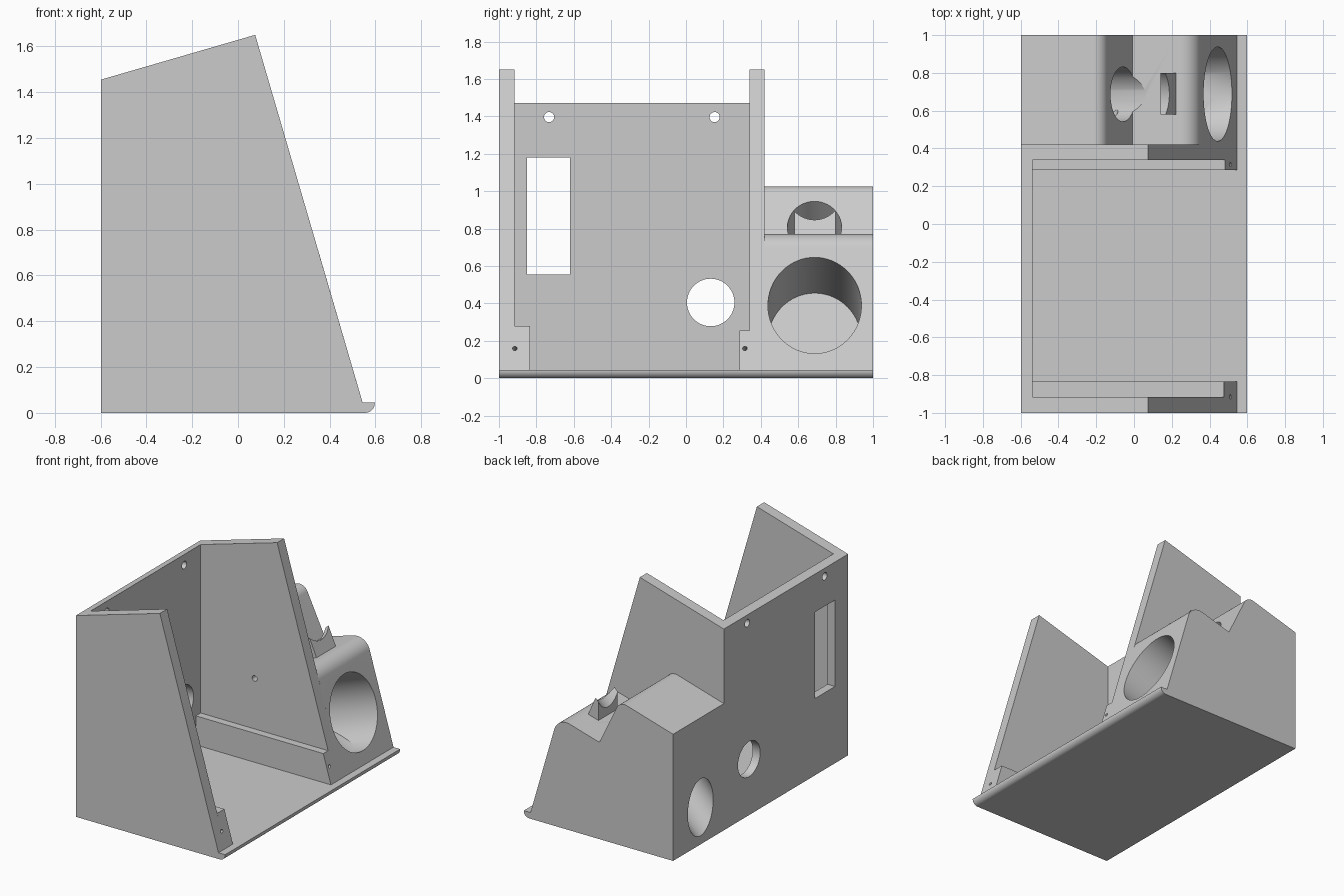
import bpy, bmesh
from math import cos, sin, pi, tan
from mathutils import Vector

cube = bpy.data.objects.get("Cube")
if cube:
    bpy.data.objects.remove(cube)

grey = bpy.data.materials.new("plain grey")
grey.use_nodes = True
grey.diffuse_color = (0.6, 0.6, 0.6, 1)
grey.node_tree.nodes["Principled BSDF"].inputs["Base Color"].default_value = grey.diffuse_color


def finish(name, bm):
    bmesh.ops.recalc_face_normals(bm, faces=bm.faces)
    mesh = bpy.data.meshes.new(name)
    bm.to_mesh(mesh)
    bm.free()
    mesh.materials.append(grey)
    obj = bpy.data.objects.new(name, mesh)
    bpy.context.collection.objects.link(obj)
    return obj


def sweep(name, ring, offset, floor=None):
    """Extrude a closed ring of points by an offset, optionally cut flat below."""
    bm = bmesh.new()
    face = bm.faces.new([bm.verts.new(p) for p in ring])
    out = bmesh.ops.extrude_face_region(bm, geom=[face], use_keep_orig=True)
    verts = [g for g in out["geom"] if isinstance(g, bmesh.types.BMVert)]
    bmesh.ops.translate(bm, verts=verts, vec=offset)
    if floor is not None:
        bmesh.ops.bisect_plane(bm, geom=bm.verts[:] + bm.edges[:] + bm.faces[:],
                               plane_co=(0, 0, floor), plane_no=(0, 0, 1), clear_inner=True)
        bmesh.ops.holes_fill(bm, edges=[e for e in bm.edges if e.is_boundary])
    return finish(name, bm)


def profile(name, points, y0, y1):
    """Side profile of (x, z, corner radius) points, extruded from y0 to y1."""
    ring, n = [], len(points)
    for i, (x, z, r) in enumerate(points):
        p = Vector((x, z))
        if not r:
            ring.append(p)
            continue
        a = (Vector(points[i - 1][:2]) - p).normalized()
        b = (Vector(points[(i + 1) % n][:2]) - p).normalized()
        half = a.angle(b) / 2
        centre = p + (a + b).normalized() * r / sin(half)
        start = p + a * r / tan(half) - centre
        end = p + b * r / tan(half) - centre
        ring += [centre + start.lerp(end, k / 12).normalized() * r for k in range(13)]
    return sweep(name, [(p.x, y0, p.y) for p in ring], (0, y1 - y0, 0))


def box(name, x0, x1, y0, y1, z0, z1):
    return profile(name, [(x0, z0, 0), (x1, z0, 0), (x1, z1, 0), (x0, z1, 0)], y0, y1)


def rod(start, end, radius):
    """Round cutter between two points."""
    start, end = Vector(start), Vector(end)
    axis = end - start
    u = axis.orthogonal().normalized()
    v = axis.normalized().cross(u)
    ring = [start + radius * (u * cos(t * pi / 32) + v * sin(t * pi / 32)) for t in range(64)]
    return sweep("cutter", ring, axis)


def cut(cutter, *targets):
    cutter.hide_render = True
    for obj in targets:
        mod = obj.modifiers.new("cut", 'BOOLEAN')
        mod.operation, mod.solver, mod.object = 'DIFFERENCE', 'EXACT', cutter
        bpy.context.view_layer.objects.active = obj
        bpy.ops.object.modifier_apply(modifier=mod.name)
    bpy.data.objects.remove(cutter)


BACK, INNER, BASE, TOP = -0.597, -0.537, 0.045, 1.455
LEAN, RISE = 0.292, 0.289     # lean of the front edge, rise of the top edges


def front_x(z):
    return 0.544 - LEAN * (z - BASE)


# Floor with a rounded front lip
base = profile("base_plate", [(BACK, 0, 0), (0.597, 0, 0.042), (0.597, BASE, 0),
                              (BACK, BASE, 0)], -1, 1)

# Slanted side walls
walls = [profile(name, [(BACK, BASE, 0), (front_x(BASE), BASE, 0),
                        (0.075, 1.65, 0), (BACK, TOP, 0)], y0, y1)
         for name, y0, y1 in (("right_wall", -1, -0.917), ("left_wall", 0.34, 0.42))]

# Back panel between the walls
panel = profile("back_panel", [(BACK, BASE, 0), (INNER, BASE, 0),
                               (INNER, TOP + 0.06 * RISE, 0), (BACK, TOP, 0)], -0.917, 0.34)

# Ledges along the foot of each wall
ledges = [profile(name, [(INNER, BASE, 0), (front_x(BASE), BASE, 0),
                         (front_x(top), top, 0), (INNER, top, 0)], y0, y1)
          for name, y0, y1, top in (("right_ledge", -0.917, -0.835, 0.28),
                                    ("left_ledge", 0.285, 0.34, 0.255))]

# Side housing with two rounded ridges and a valley
housing = profile("side_housing", [(BACK, BASE, 0), (front_x(BASE), BASE, 0),
                                   (front_x(0.795), 0.795, 0.1), (-0.007, 0.70, 0),
                                   (-0.17, 1.04, 0.07), (BACK, 0.916, 0)], 0.42, 1)

# Small cradle standing on the lower ridge
cradle = profile("cradle", [(0.14, 0.735, 0), (0.225, 0.76, 0),
                            (0.155, 0.92, 0), (0.14, 0.92, 0)], 0.58, 0.80)

# Back panel openings
cut(box("cutter", -0.7, -0.4, -0.85, -0.62, 0.555, 1.18), panel)
for y, z, r in ((0.132, 0.405, 0.127), (-0.732, 1.396, 0.027), (0.153, 1.396, 0.027)):
    cut(rod((-0.7, y, z), (-0.4, y, z), r), panel)

# Sloping tunnel from the valley to the back, also hollowing the cradle
cut(rod((-0.8, 0.687, 0.065), (0.5, 0.687, 1.365), 0.145), housing, cradle)

# Oval front pocket with a flat floor
slide = Vector((-0.54, 0, -0.19))
oval = [Vector((0.44, 0.688, 0.388)) - 0.3 * slide
        + Vector((-LEAN * 0.257 * sin(t * pi / 32), 0.25 * cos(t * pi / 32),
                  0.257 * sin(t * pi / 32))) for t in range(64)]
cut(sweep("cutter", oval, slide * 1.3, floor=0.1), housing)

# Screw holes in the ledge ends, and a cable hole through the left wall
for y, targets in ((-0.915, (walls[0], ledges[0])), (0.315, (ledges[1],))):
    cut(rod((0.6, y, 0.185), (0.4, y, 0.127), 0.012), *targets)
cut(rod((-0.105, 0.2, 0.62), (-0.105, 0.65, 0.62), 0.02), walls[1], housing)

# Smooth the curved faces, keep the edges crisp
bpy.ops.object.select_all(action='DESELECT')
for obj in [base, panel, housing, cradle] + walls + ledges:
    obj.select_set(True)
    bpy.context.view_layer.objects.active = obj
bpy.ops.object.shade_smooth_by_angle(angle=pi / 6)
